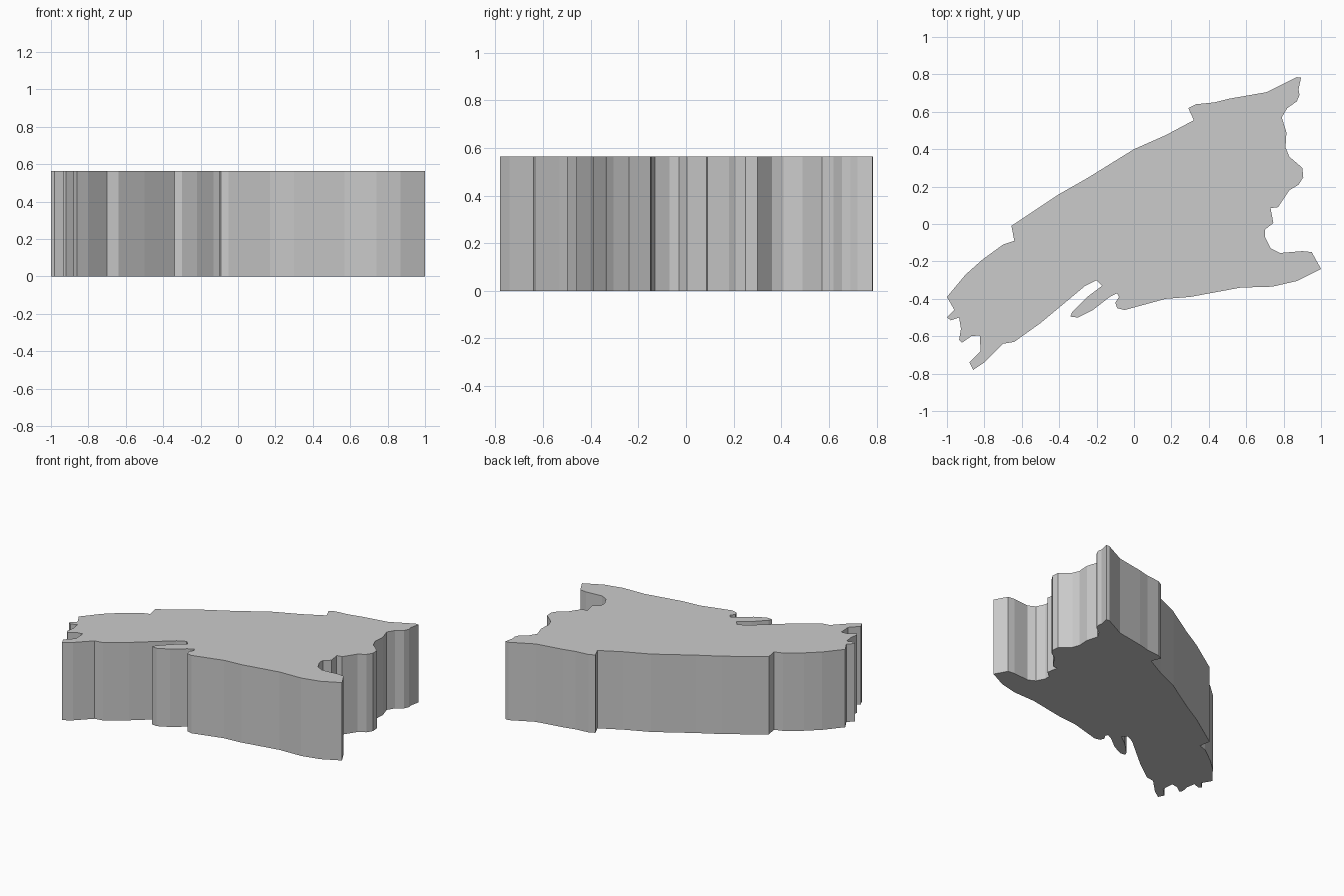
import bpy, bmesh

HEIGHT = 0.563

# Upper edge: snout to tail tip, with the dorsal step
back = [(-1, -.39), (-.9, -.27), (-.81, -.19), (-.7, -.11), (-.64, -.09), (-.655, -.01),
        (-.4, .16), (-.25, .245), (0, .4), (.17, .475), (.32, .555), (.29, .62),
        (.33, .64), (.43, .65), (.51, .67), (.71, .705), (.87, .785)]
# Wavy right end
tail = [(.893, .783), (.88, .72), (.885, .69), (.87, .655), (.82, .62), (.79, .57),
        (.815, .49), (.81, .41), (.83, .36), (.9, .3), (.905, .25), (.88, .21),
        (.83, .18), (.77, .09), (.73, .085), (.745, .005), (.7, -.03), (.7, -.07),
        (.73, -.13), (.78, -.155), (.9, -.145), (.95, -.15), (1, -.24)]
# Lower edge up to the notch behind the fin
belly = [(.87, -.305), (.74, -.335), (.57, -.34), (.3, -.39), (.17, -.4), (-.05, -.46),
         (-.09, -.45), (-.1, -.42), (-.08, -.39), (-.09, -.37)]
# Narrow fin and the slot beside it
fin = [(-.13, -.39), (-.22, -.46), (-.3, -.5), (-.34, -.495), (-.33, -.47),
       (-.25, -.39), (-.17, -.33), (-.2, -.3), (-.26, -.33)]
# Lower head edge and ragged mouth
mouth = [(-.5, -.53), (-.64, -.63), (-.7, -.64), (-.8, -.74), (-.86, -.78), (-.88, -.74),
         (-.82, -.68), (-.825, -.595), (-.87, -.6), (-.92, -.635), (-.935, -.62),
         (-.925, -.56), (-.935, -.5), (-.98, -.515), (-1, -.5), (-.96, -.46)]

# Extrude the closed outline into a slab
bm = bmesh.new()
outline = [bm.verts.new((x, y, 0)) for x, y in back + tail + belly + fin + mouth]
base = bm.faces.new(outline)
top = bmesh.ops.extrude_face_region(bm, geom=[base], use_keep_orig=True)["geom"]
bmesh.ops.translate(bm, vec=(0, 0, HEIGHT),
                    verts=[g for g in top if isinstance(g, bmesh.types.BMVert)])
bmesh.ops.recalc_face_normals(bm, faces=bm.faces[:])

mesh = bpy.data.meshes.new("silhouette_slab")
bm.to_mesh(mesh)
bm.free()
bpy.context.collection.objects.link(bpy.data.objects.new("silhouette_slab", mesh))
